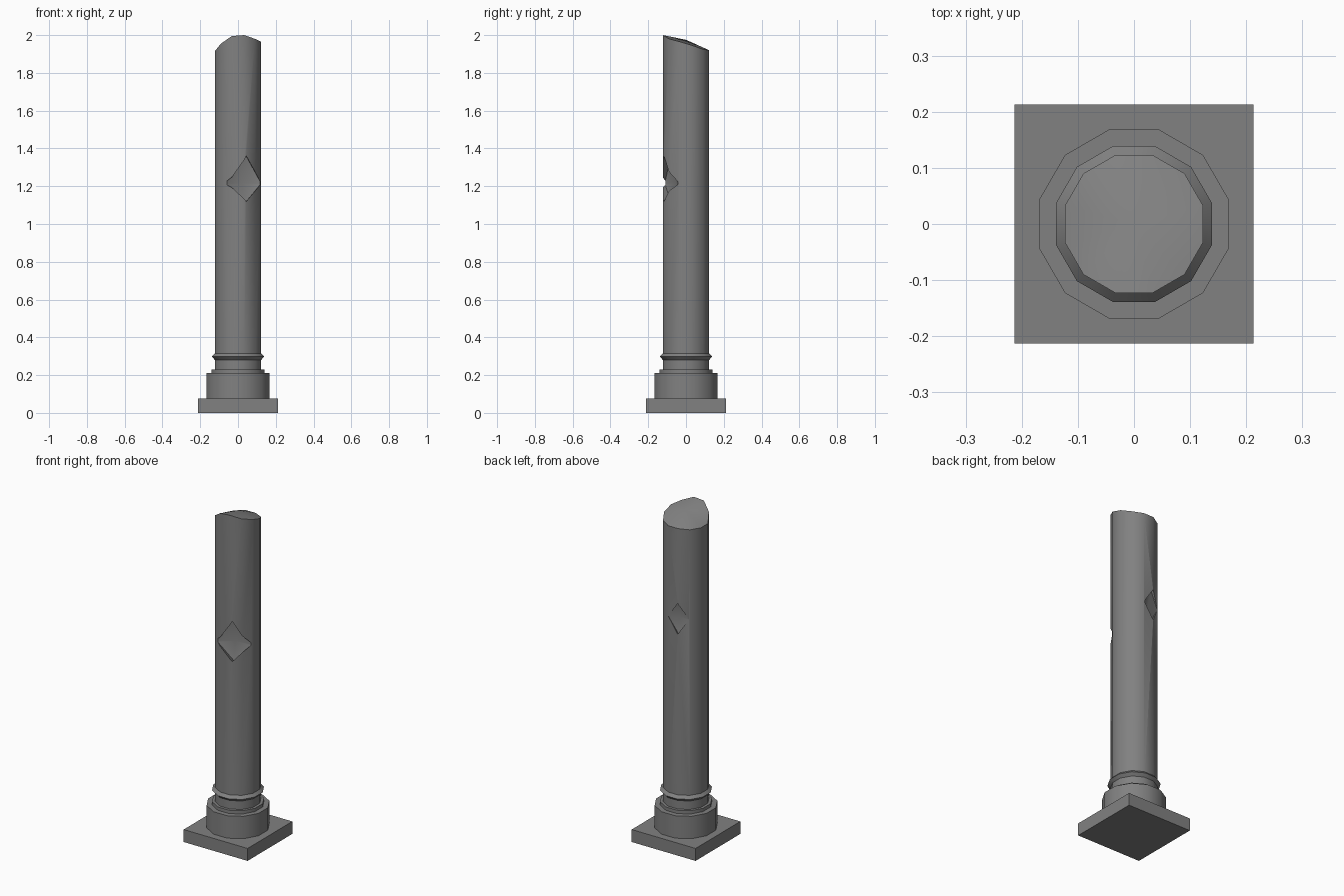
import bpy, bmesh, math
from mathutils import Vector

if "Cube" in bpy.data.objects:
    bpy.data.objects.remove(bpy.data.objects["Cube"])

stone = bpy.data.materials.new("grey stone")
stone.diffuse_color = (0.22, 0.22, 0.22, 1)
stone.use_nodes = True
stone.node_tree.nodes["Principled BSDF"].inputs["Base Color"].default_value = stone.diffuse_color

SIDES = 12
K = 1 / math.cos(math.pi / SIDES)  # apothem to corner radius


def finish(bm, name):
    bmesh.ops.recalc_face_normals(bm, faces=bm.faces)
    me = bpy.data.meshes.new(name)
    bm.to_mesh(me)
    bm.free()
    me.materials.append(stone)
    ob = bpy.data.objects.new(name, me)
    bpy.context.collection.objects.link(ob)
    return ob


def lathe(name, profile, rim=None, peak=None):
    """12-sided solid from (apothem, z) rings; rim gives uneven top heights."""
    bm = bmesh.new()
    rings = []
    for i, (r, z) in enumerate(profile):
        ring = []
        for k in range(SIDES):
            a = math.radians(15 + 30 * k)
            h = rim[k] if rim and i == len(profile) - 1 else z
            ring.append(bm.verts.new((r * K * math.cos(a), r * K * math.sin(a), h)))
        rings.append(ring)
    for lo, hi in zip(rings, rings[1:]):
        for k in range(SIDES):
            n = (k + 1) % SIDES
            bm.faces.new((lo[k], lo[n], hi[n], hi[k]))
    bm.faces.new(rings[0][::-1])
    top = rings[-1]
    if peak:
        c = bm.verts.new((0, 0, peak))
        for k in range(SIDES):
            bm.faces.new((top[k], top[(k + 1) % SIDES], c))
    else:
        bm.faces.new(top)
    return finish(bm, name)


def chip(ob, angle, z, mid, inner, half_width, up, down):
    """Cut a diamond-shaped chip out of the shaft."""
    a = math.radians(angle)
    d = Vector((math.cos(a), math.sin(a), 0))
    t = Vector((-d.y, d.x, 0))
    bm = bmesh.new()
    for r, s, h in ((inner, 0, 0), (mid + 0.3, 0, 0), (mid, half_width, 0),
                    (mid, -half_width, 0), (mid, 0, up), (mid, 0, -down)):
        bm.verts.new(d * r + t * s + Vector((0, 0, z + h)))
    bmesh.ops.convex_hull(bm, input=bm.verts)
    cutter = finish(bm, "chip_cutter")
    cutter.hide_render = True
    bpy.context.view_layer.objects.active = ob
    m = ob.modifiers.new("chip", 'BOOLEAN')
    m.operation = 'DIFFERENCE'
    m.solver = 'EXACT'
    m.object = cutter
    bpy.ops.object.modifier_apply(modifier=m.name)
    bpy.data.objects.remove(cutter)


# square plinth
bm = bmesh.new()
bmesh.ops.create_cube(bm, size=1)
for v in bm.verts:
    v.co = (v.co.x * 0.426, v.co.y * 0.426, (v.co.z + 0.5) * 0.075)
plinth = finish(bm, "plinth")

# round base and its thin step
drum = lathe("base_drum", [(0.168, 0.075), (0.168, 0.21)])
step = lathe("base_step", [(0.139, 0.21), (0.139, 0.23)])

# collar ring with a pointed edge
collar = lathe("collar", [(0.122, 0.28), (0.139, 0.298), (0.122, 0.316)])

# shaft with a broken, slanting top
shaft = lathe("shaft", [(0.123, 0.23), (0.123, 1.95)],
              rim=[1.945, 1.925, 1.92, 1.92, 1.915, 1.915,
                   1.915, 1.955, 1.995, 2.0, 1.98, 1.965], peak=1.975)
chip(shaft, -69.5, 1.215, 0.082, 0.058, 0.100, 0.170, 0.112)
chip(shaft, 104, 1.375, 0.111, 0.092, 0.060, 0.098, 0.098)

# smooth round sides, crisp edges
bpy.ops.object.select_all(action='DESELECT')
for ob in (plinth, drum, step, collar, shaft):
    ob.select_set(True)
bpy.context.view_layer.objects.active = shaft
bpy.ops.object.shade_smooth_by_angle(angle=math.radians(35))
